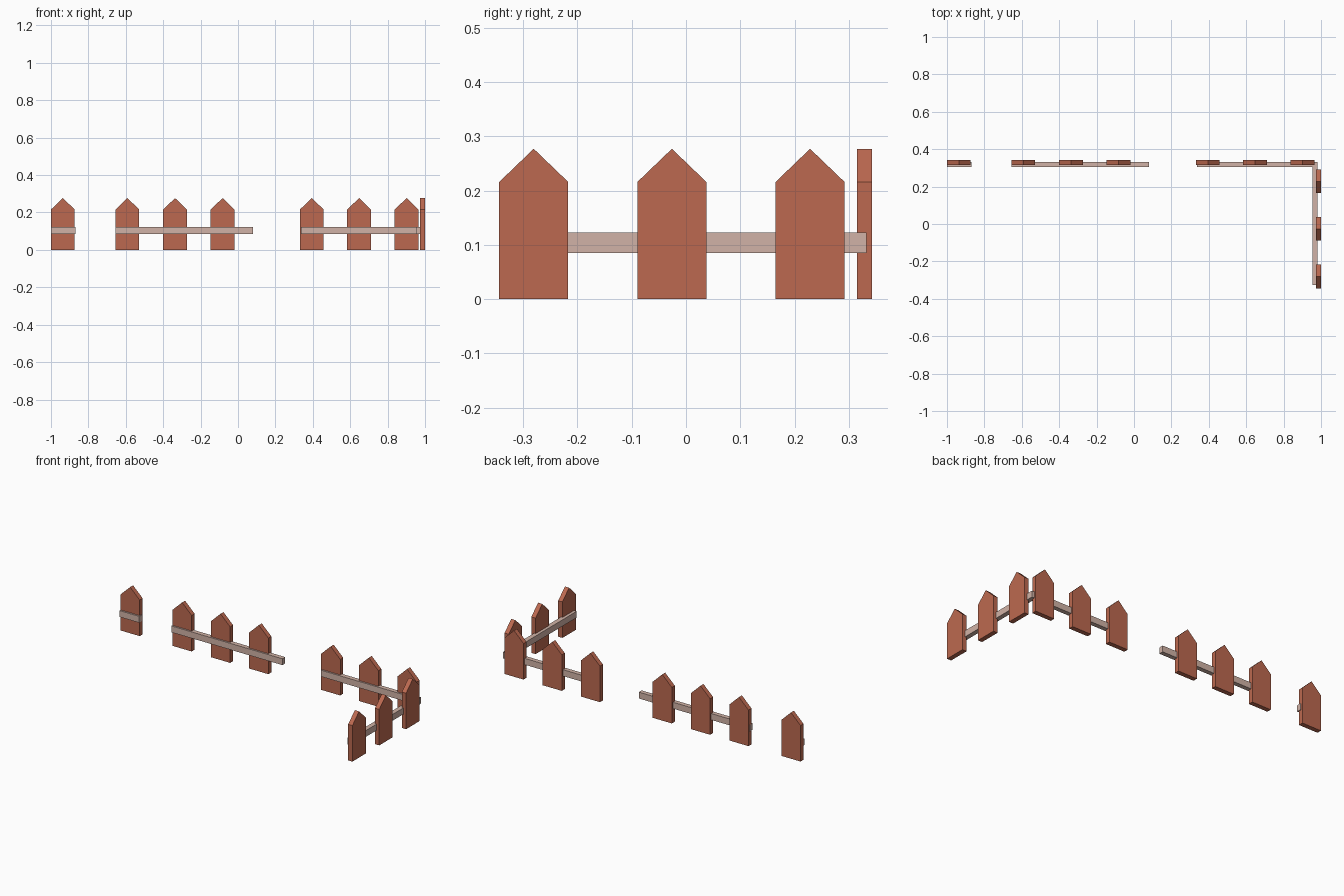
import bpy
import bmesh
from mathutils import Matrix, Vector

if "Cube" in bpy.data.objects:
    bpy.data.objects.remove(bpy.data.objects["Cube"])


def material(name, rgb):
    m = bpy.data.materials.new(name)
    m.diffuse_color = (*rgb, 1)
    m.use_nodes = True
    m.node_tree.nodes["Principled BSDF"].inputs["Base Color"].default_value = m.diffuse_color
    return m


PICKET_RED = material("red brown wood", (0.503, 0.141, 0.080))
RAIL_PALE = material("pale wood", (0.640, 0.450, 0.385))

W, T, SHOULDER, PEAK = 0.127, 0.028, 0.216, 0.277


def finish(bm, name, mat):
    bmesh.ops.recalc_face_normals(bm, faces=bm.faces)
    me = bpy.data.meshes.new(name)
    bm.to_mesh(me)
    bm.free()
    me.materials.append(mat)
    ob = bpy.data.objects.new(name, me)
    bpy.context.collection.objects.link(ob)
    return ob


def picket(name, x, y, along_y=False):
    """Pointed board whose near corner is at (x, y)."""
    bm = bmesh.new()
    profile = [(0, 0), (W, 0), (W, SHOULDER), (W / 2, PEAK), (0, SHOULDER)]
    face = bm.faces.new([bm.verts.new((u, 0, z)) for u, z in profile])
    ext = bmesh.ops.extrude_face_region(bm, geom=[face])
    bmesh.ops.translate(bm, vec=(0, T, 0),
                        verts=[v for v in ext["geom"] if isinstance(v, bmesh.types.BMVert)])
    if along_y:
        for v in bm.verts:
            v.co.x, v.co.y = v.co.y, v.co.x
    bmesh.ops.translate(bm, vec=(x, y, 0), verts=bm.verts)
    finish(bm, name, PICKET_RED)


def rail(name, x0, x1, y0, y1, z0=0.085, z1=0.123):
    bm = bmesh.new()
    centre = Vector((x0 + x1, y0 + y1, z0 + z1)) / 2
    size = (x1 - x0, y1 - y0, z1 - z0)
    bmesh.ops.create_cube(bm, size=1,
                          matrix=Matrix.Translation(centre) @ Matrix.Diagonal((*size, 1)))
    finish(bm, name, RAIL_PALE)


# Back run of pickets, with gaps where boards are missing
for i, x in enumerate([-1.0, -0.655, -0.400, -0.146, 0.331, 0.584, 0.838]):
    picket(f"back_picket_{i + 1}", x, 0.315)

# Side run of pickets
for i in range(3):
    picket(f"side_picket_{i + 1}", 1.0 - T, -0.344 + 0.2545 * i, along_y=True)

# Broken back rails, on the inner side of the pickets
for i, (x0, x1) in enumerate([(-1.0, -0.869), (-0.656, 0.081), (0.336, 0.982)]):
    rail(f"back_rail_{i + 1}", x0, x1, 0.305, 0.332)

# Side rail, meeting the back rail at the corner
rail("side_rail", 0.954, 0.982, -0.327, 0.305)
